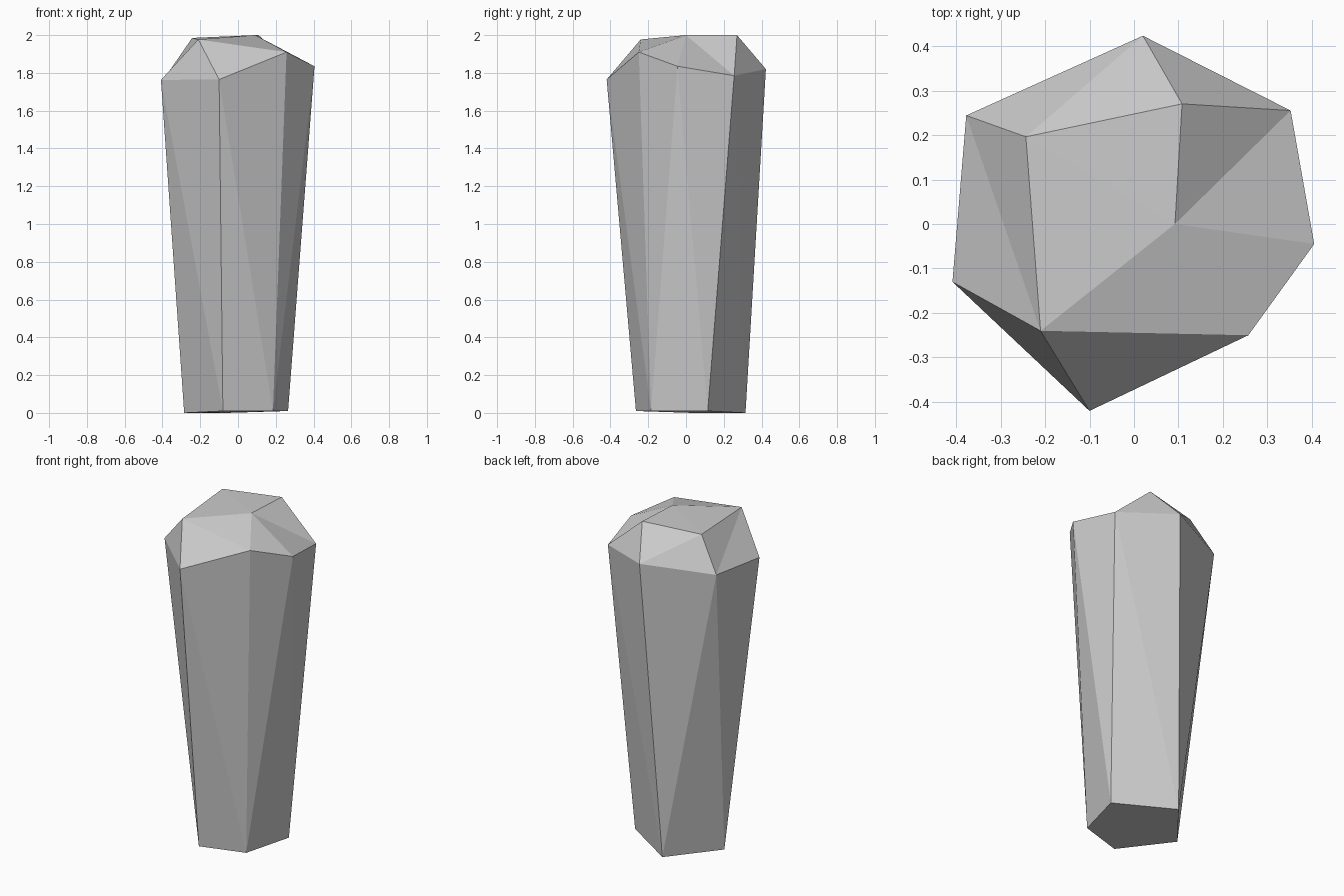
import bpy
import bmesh

cube = bpy.data.objects.get("Cube")
if cube:
    bpy.data.objects.remove(cube, do_unlink=True)

# Plain grey stone
stone = bpy.data.materials.new("grey_stone")
stone.use_nodes = True
colour = (0.6, 0.6, 0.6, 1)
stone.diffuse_color = colour
stone.node_tree.nodes["Principled BSDF"].inputs["Base Color"].default_value = colour

# Irregular rings, each running anticlockwise from the front right corner
base_ring = [(-.285, .035, 0), (-.08, -.265, .01), (.185, -.185, .01),
             (.265, .115, .01), (-.06, .315, 0)]
shoulder_ring = [(-.408, -.13, 1.763), (-.1, -.42, 1.765), (.257, -.25, 1.91),
                 (.405, -.045, 1.835), (.352, .255, 1.785), (.02, .423, 1.82),
                 (-.377, .244, 1.79)]
crown_ring = [(-.21, -.24, 1.977), (.092, 0, 2), (.108, .27, 2),
              (-.243, .196, 1.985)]

bm = bmesh.new()


def add_ring(points):
    return [bm.verts.new(p) for p in points]


def bridge(lower, upper, steps):
    """Join two rings with triangles, stepping along the Lower or Upper one."""
    i = j = 0
    for step in steps:
        low, up = lower[i % len(lower)], upper[j % len(upper)]
        if step == "L":
            i += 1
            bm.faces.new((low, lower[i % len(lower)], up))
        else:
            j += 1
            bm.faces.new((low, upper[j % len(upper)], up))


base = add_ring(base_ring)
shoulder = add_ring(shoulder_ring)
crown = add_ring(crown_ring)

# Tapered shaft, then chipped bevels around the tip
bridge(base, shoulder, "LULUULULUULU")
bridge(shoulder, crown, "LLULLULULUL")

# Tip facets and underside
front, right, back, left = crown
bm.faces.new((front, right, left))
bm.faces.new((right, back, left))
bm.faces.new(base[::-1])

mesh = bpy.data.meshes.new("stone_pillar")
bm.to_mesh(mesh)
bm.free()
mesh.materials.append(stone)
pillar = bpy.data.objects.new("stone_pillar", mesh)
bpy.context.collection.objects.link(pillar)
